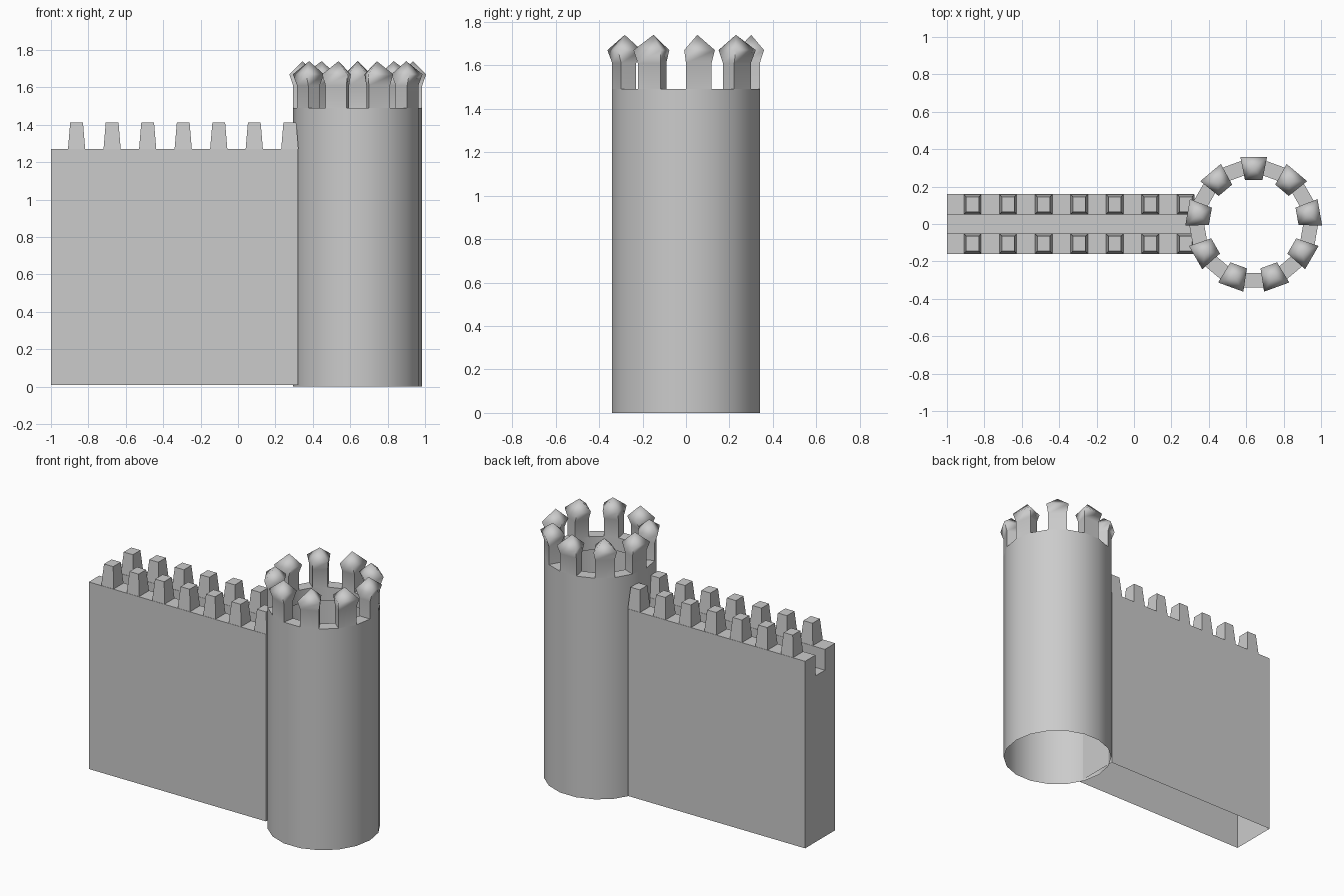
import bpy, bmesh, math

if "Cube" in bpy.data.objects:
    bpy.data.objects.remove(bpy.data.objects["Cube"])

CX, N = 0.64, 18            # tower axis and number of sides
R_OUT, R_IN = 0.345, 0.265  # tower rim radii


def finish(name, bm, angle=40):
    bmesh.ops.recalc_face_normals(bm, faces=bm.faces)
    me = bpy.data.meshes.new(name)
    bm.to_mesh(me)
    bm.free()
    ob = bpy.data.objects.new(name, me)
    bpy.context.collection.objects.link(ob)
    bpy.ops.object.select_all(action='DESELECT')
    ob.select_set(True)
    bpy.context.view_layer.objects.active = ob
    bpy.ops.object.shade_smooth_by_angle(angle=math.radians(angle))
    return ob


def bridge(bm, a, b, closed=True):
    n = len(a)
    for i in range(n if closed else n - 1):
        j = (i + 1) % n
        bm.faces.new((a[i], a[j], b[j], b[i]))


# Curtain wall: U-shaped section with a walkway channel, open underneath
bm = bmesh.new()
section = [(-0.16, 0.01), (-0.16, 1.27), (-0.05, 1.27), (-0.05, 1.13),
           (0.05, 1.13), (0.05, 1.27), (0.16, 1.27), (0.16, 0.01)]
ends = [[bm.verts.new((x, y, z)) for y, z in section] for x in (-1.0, 0.32)]
bridge(bm, *ends, closed=False)
for e in ends:
    bm.faces.new(e)
finish("curtain_wall", bm)

# Wall merlons: tapered blocks in two rows
bm = bmesh.new()
for side in (-1, 1):
    for i in range(7):
        x, y = -0.863 + i * 0.19, side * 0.105
        loops = []
        for hx, hy, z in ((0.046, 0.053, 1.27), (0.034, 0.04, 1.413)):
            loops.append([bm.verts.new((x + sx * hx, y + sy * hy, z))
                          for sx, sy in ((-1, -1), (1, -1), (1, 1), (-1, 1))])
        bridge(bm, *loops)
        bm.faces.new(loops[1])
finish("wall_merlons", bm)

# Tower: hollow shell with a thick rim, open at the bottom
bm = bmesh.new()
rings = []
for r, z in ((R_OUT, 0), (R_OUT, 1.49), (R_IN, 1.49), (R_IN, 1.40)):
    rings.append([bm.verts.new((CX + r * math.cos(i * math.tau / N),
                                r * math.sin(i * math.tau / N), z)) for i in range(N)])
for a, b in zip(rings, rings[1:]):
    bridge(bm, a, b)
finish("round_tower", bm)

# Tower merlons: stems on alternate sides with flared heads and pointed caps
bm = bmesh.new()
half = math.radians(10)
for k in range(9):
    mid = math.radians(90 + 40 * k)
    loops = []
    for r0, r1, spread, z in ((R_IN, R_OUT, 1.0, 1.49), (R_IN, R_OUT, 1.0, 1.61),
                              (0.24, 0.366, 1.13, 1.67)):
        loops.append([bm.verts.new((CX + r * math.cos(mid + s * half * spread),
                                    r * math.sin(mid + s * half * spread), z))
                      for r, s in ((r0, -1), (r1, -1), (r1, 1), (r0, 1))])
    bridge(bm, loops[0], loops[1])
    bridge(bm, loops[1], loops[2])
    apex = bm.verts.new((CX + 0.3 * math.cos(mid), 0.3 * math.sin(mid), 1.74))
    for i in range(4):
        bm.faces.new((loops[2][i], loops[2][(i + 1) % 4], apex))
finish("tower_merlons", bm, 75)
